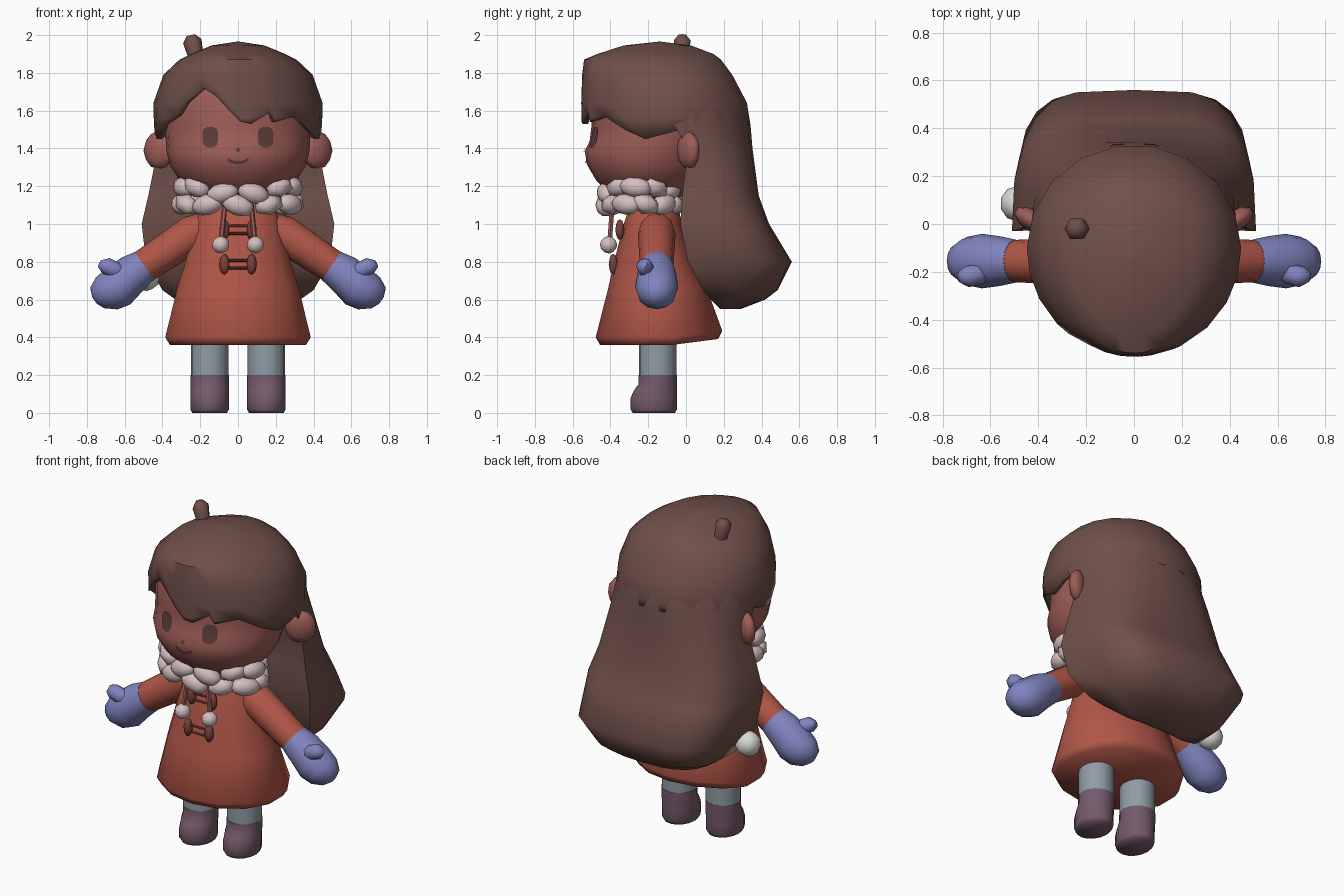
import bpy, bmesh, math
from mathutils import Vector, Matrix
from mathutils.bvhtree import BVHTree

if "Cube" in bpy.data.objects:
    bpy.data.objects.remove(bpy.data.objects["Cube"])


def material(name, r, g, b):
    m = bpy.data.materials.new(name)
    lin = [(c / 255 / 12.92 if c < 10 else ((c / 255 + 0.055) / 1.055) ** 2.4) for c in (r, g, b)]
    m.diffuse_color = (*lin, 1)
    m.use_nodes = True
    m.node_tree.nodes["Principled BSDF"].inputs["Base Color"].default_value = m.diffuse_color
    return m


HAIR = material("brown hair", 112, 80, 73)
SKIN = material("skin", 158, 93, 87)
COAT = material("red coat", 176, 86, 71)
MITT = material("blue knit", 128, 132, 191)
BOOT = material("plum boot", 117, 90, 106)
SOCK = material("grey legging", 144, 156, 166)
FUR = material("pink fur", 212, 191, 191)
WHITE = material("white fluff", 216, 216, 212)
DARK = material("dark features", 90, 60, 56)
TOGGLE = material("toggle brown", 122, 66, 58)


def finish(name, bm, mat, angle=45):
    bmesh.ops.remove_doubles(bm, verts=bm.verts, dist=1e-4)
    bmesh.ops.recalc_face_normals(bm, faces=bm.faces)
    me = bpy.data.meshes.new(name)
    bm.to_mesh(me)
    bm.free()
    ob = bpy.data.objects.new(name, me)
    bpy.context.collection.objects.link(ob)
    me.materials.append(mat)
    bpy.ops.object.select_all(action='DESELECT')
    ob.select_set(True)
    bpy.context.view_layer.objects.active = ob
    bpy.ops.object.shade_smooth_by_angle(angle=math.radians(angle))
    return ob


def skin_rings(rings, caps=True):
    """Bridge equal rings of points into a mesh."""
    bm = bmesh.new()
    rows = [[bm.verts.new(p) for p in r] for r in rings]
    n = len(rows[0])
    for a, b in zip(rows, rows[1:]):
        for i in range(n):
            j = (i + 1) % n
            bm.faces.new((a[i], a[j], b[j], b[i]))
    if caps:
        bm.faces.new(rows[0])
        bm.faces.new(rows[-1])
    return bm


def oval(z, w, yf, yb, n, x=0):
    c, r = (yf + yb) / 2, (yb - yf) / 2
    return [(x + w * math.sin(k * math.tau / n), c - r * math.cos(k * math.tau / n), z) for k in range(n)]


def tube(name, pts, mat, n=10, angle=45):
    """Tube through (x, y, z, radius) points."""
    P = [Vector(p[:3]) for p in pts]
    d = (P[-1] - P[0]).normalized()
    u = d.cross(Vector((0, 1, 0)) if abs(d.y) < .9 else Vector((1, 0, 0))).normalized()
    v = d.cross(u)
    rings = [[p + q[3] * (u * math.cos(k * math.tau / n) + v * math.sin(k * math.tau / n)) for k in range(n)]
             for p, q in zip(P, pts)]
    return finish(name, skin_rings(rings), mat, angle)


def ball(name, loc, size, mat, rot_z=0, sub=2, tilt=0):
    bm = bmesh.new()
    bmesh.ops.create_icosphere(bm, subdivisions=sub, radius=1)
    bm.transform(Matrix.Translation(loc) @ Matrix.Rotation(rot_z, 4, 'Z') @ Matrix.Rotation(tilt, 4, 'Y')
                 @ Matrix.Diagonal((*size, 1)))
    return finish(name, bm, mat, 60)


def interp(table, t):
    for a, b in zip(table, table[1:]):
        if a[0] <= t <= b[0]:
            f = (t - a[0]) / (b[0] - a[0])
            return [p + (q - p) * f for p, q in zip(a, b)]
    return list(table[0] if t < table[0][0] else table[-1])


# Coat, with the hem lifted towards the back
coat = [(.36, .37, -.455, .17), (.40, .395, -.478, .192), (.66, .33, -.412, .11),
        (.80, .285, -.38, .05), (1.0, .235, -.33, -.02), (1.12, .18, -.29, -.05)]
bm = skin_rings([oval(*r, 14) for r in coat])
for v in bm.verts:
    if v.co.z < .5 and v.co.y > -.07:
        v.co.z += .13 * (v.co.y + .07)
finish("coat", bm, COAT, 100)

# Legs, boots, sleeves, mittens and ears on both sides
for s, side in ((-1, "left"), (1, "right")):
    tube(side + "_legging", [(s * .15, -.15, .19, .1), (s * .15, -.15, .5, .1)], SOCK, 16)
    boot = [(0, .092, -.282, -.058), (.018, .102, -.293, -.048), (.08, .102, -.293, -.048),
            (.12, .102, -.275, -.048), (.15, .102, -.252, -.048), (.2, .102, -.252, -.048)]
    finish(side + "_boot", skin_rings([oval(*r, 16, s * .15) for r in boot]), BOOT, 80)
    tube(side + "_sleeve", [(s * .14, -.155, .99, .085), (s * .24, -.155, .948, .1),
                            (s * .51, -.155, .768, .088)], COAT, 12)
    tube(side + "_mitten", [(s * .495, -.155, .778, .09), (s * .56, -.155, .735, .104),
                            (s * .635, -.155, .668, .114), (s * .695, -.155, .632, .102),
                            (s * .745, -.155, .608, .066), (s * .76, -.155, .595, .02)], MITT, 12, 60)
    tube(side + "_thumb", [(s * .59, -.18, .72, .04), (s * .64, -.205, .75, .045),
                           (s * .70, -.222, .78, .044), (s * .73, -.225, .79, .022)], MITT, 8, 60)
    ball(side + "_ear", (s * .42, .012, 1.39), (.09, .046, .102), SKIN, s * .55)

# Head
head = [(1.12, .08, -.32, -.05), (1.165, .21, -.41, .02), (1.23, .31, -.475, .08), (1.31, .36, -.522, .13),
        (1.385, .378, -.537, .16), (1.44, .382, -.51, .17), (1.52, .385, -.50, .18),
        (1.66, .385, -.505, .18), (1.77, .33, -.46, .14), (1.86, .2, -.34, .05)]
bm = skin_rings([oval(*r, 24) for r in head])
tree = BVHTree.FromBMesh(bm)
finish("head", bm, SKIN, 60)


def on_face(x, z, lift):
    return tree.ray_cast(Vector((x, -2, z)), Vector((0, 1, 0)))[0] + Vector((0, -lift, 0))


# Eyes and nose: thin plates following the face
def face_plate(name, cx, cz, rx, rz, n=12):
    bm = bmesh.new()
    mid = bm.verts.new(on_face(cx, cz, .006))
    rim = []
    for k in range(n):
        a = (k + .5) * math.tau / n
        c, d = [math.copysign(abs(t) ** .7, t) for t in (math.cos(a), math.sin(a))]
        rim.append(bm.verts.new(on_face(cx + rx * c, cz + rz * d, .006)))
    for k in range(n):
        bm.faces.new((mid, rim[k], rim[(k + 1) % n]))
    finish(name, bm, DARK)


for s, side in ((-1, "left"), (1, "right")):
    face_plate(side + "_eye", s * .147, 1.46, .043, .055)
face_plate("nose", 0, 1.393, .011, .011)

# Mouth: a narrow curved strip
bm = bmesh.new()
prev = None
for k in range(9):
    x = -.056 + .014 * k
    z = 1.316 + 6 * x * x
    cur = [bm.verts.new(on_face(x, z + d, .006)) for d in (0, .016)]
    if prev:
        bm.faces.new((prev[0], cur[0], cur[1], prev[1]))
    prev = cur
finish("mouth", bm, DARK)

# Hair cap with a jagged fringe; fringe is (degrees from front, lowest z)
fringe = [(-90, 1.48), (-76, 1.45), (-62, 1.53), (-46, 1.575), (-38, 1.65), (-26, 1.72), (-16, 1.68),
          (-7, 1.61), (2, 1.54), (9, 1.53), (22, 1.59), (26, 1.54), (43, 1.57), (60, 1.50),
          (75, 1.45), (90, 1.48)] + [(a, 1.52) for a in range(110, 260, 20)]
cap = [(1.40, .435, -.545, .345), (1.52, .445, -.552, .342), (1.64, .448, -.555, .33), (1.79, .395, -.55, .25),
       (1.87, .31, -.54, .19), (1.90, .25, -.47, .15), (1.945, .14, -.33, .03), (1.965, .01, -.15, -.13)]
rings = []
for z0 in (1.965, 1.945, 1.90, 1.87, 1.79, 1.72, 1.64, 1.56, 1.40):
    ring = []
    for deg, low in fringe:
        z, w, yf, yb = interp(cap, max(z0, low))
        a = math.radians(deg)
        # Lower rings keep their widest point at the ears
        c = -.10 if z0 < 1.89 else (yf + yb) / 2
        r = (c - yf) if math.cos(a) > 0 else (yb - c)
        ring.append((w * math.sin(a), c - math.cos(a) * r, z))
    rings.append(ring)
bm = skin_rings(rings, False)
bm.faces.new(bm.verts[:len(fringe)])
hair_cap = finish("fringe_hair", bm, HAIR, 50)
mod = hair_cap.modifiers.new("thickness", 'SOLIDIFY')
mod.thickness = .03
mod.offset = -1

# Long hair: z, half width, front y, back y, squareness
back = [(1.79, .375, -.08, .235, 1), (1.64, .435, -.08, .322, 1), (1.52, .438, -.06, .342, 1),
        (1.40, .425, .01, .352, .85), (1.15, .475, -.02, .385, .68), (1.0, .51, -.03, .44, .58),
        (.80, .487, .01, .56, .52), (.65, .40, .09, .485, .6), (.60, .33, .13, .42, .7),
        (.55, .2, .18, .29, .8)]
rings = []
for z, w, yf, yb, e in back:
    ring = []
    for k in range(13):
        a = math.pi * k / 12
        c, s = math.cos(a), max(0, math.sin(a))
        ring.append((w * math.copysign(abs(c) ** e, c), yf + (yb - yf) * s ** e, z))
    ring += [(-w * .5, yf + .01, z), (w * .5, yf + .01, z)]
    rings.append(ring)
finish("long_hair", skin_rings(rings), HAIR, 70)

# Small stalk on top of the head
tube("hair_stalk", [(-.215, -.02, 1.85, .036), (-.242, -.02, 1.968, .05), (-.25, -.02, 2.0, .022)], HAIR, 6, 60)

# Fur collar: two rows of chunky elongated tufts
for row in range(2):
    for k in range(11):
        a = (k + row * .5) * math.tau / 11
        x, y = math.sin(a), -math.cos(a)
        z = 1.10 + .005 * abs(x) if row == 0 else 1.14 + .055 * min(1, abs(x) * 1.5)
        r = .30 if row == 0 else .29
        ball("collar_tuft", (x * r, -.24 + y * .185, z), (.088, .055, .056),
             FUR, math.atan2(.185 * x, .30 * -y), 2 - k % 2, (.35, -.25, .1)[k % 3])

# Cords with pompoms
for s in (-1, 1):
    tube("cord", [(s * .07, -.39, 1.10, .014), (s * .09, -.405, .90, .014)], SKIN, 6)
    ball("pompom", (s * .092, -.41, .89), (.046, .046, .046), FUR)

# Toggle fastenings
for z, y in ((.97, -.35), (.787, -.385)):
    for s in (-1, 1):
        ball("toggle", (s * .072, y, z), (.027, .024, .055), TOGGLE)
        tube("toggle_loop", [(-.075, y - .005, z + s * .02, .007), (.075, y - .005, z + s * .02, .007)], TOGGLE, 6)

# White fluff ball at the side
ball("fluff_ball", (-.485, .085, .72), (.075, .075, .075), WHITE)
